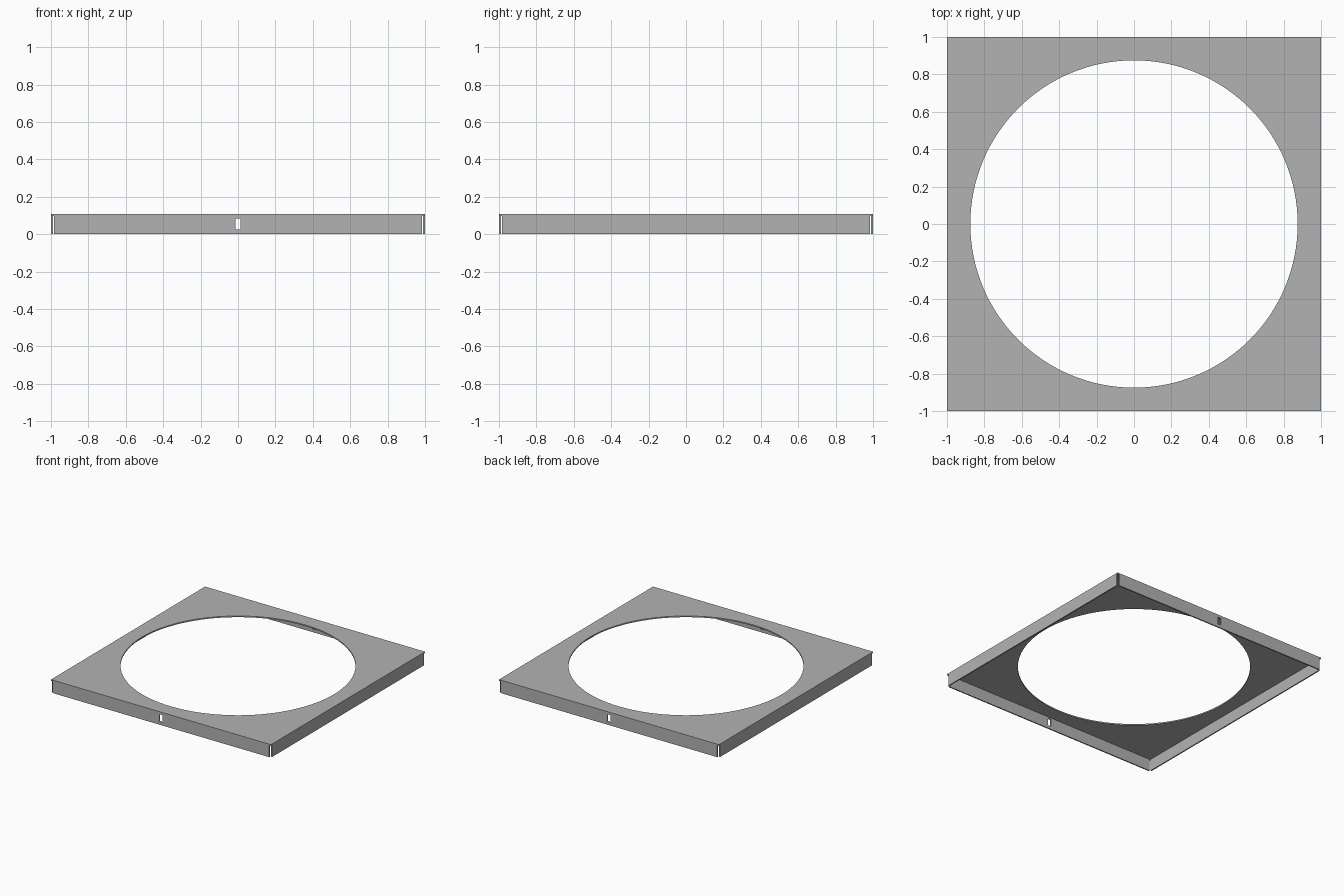
import bpy
from math import radians

HEIGHT, SHEET = 0.107, 0.01
HOLE_RADIUS = 0.875
FLANGE_HALF = 0.984          # flanges stop short, leaving open corners

cube = bpy.data.objects.get("Cube")
if cube:
    bpy.data.objects.remove(cube, do_unlink=True)

grey = bpy.data.materials.new("sheet grey")
grey.use_nodes = True
grey.diffuse_color = (0.45, 0.45, 0.45, 1)
grey.node_tree.nodes["Principled BSDF"].inputs["Base Color"].default_value = grey.diffuse_color


def box(name, centre, size):
    bpy.ops.mesh.primitive_cube_add(size=1, location=centre)
    obj = bpy.context.object
    obj.name = name
    obj.scale = size
    bpy.ops.object.transform_apply(location=True, rotation=False, scale=True)
    obj.data.materials.append(grey)
    return obj


def cut(obj, cutter):
    mod = obj.modifiers.new("opening", "BOOLEAN")
    mod.operation = "DIFFERENCE"
    mod.solver = "EXACT"
    mod.object = cutter
    bpy.context.view_layer.objects.active = obj
    bpy.ops.object.modifier_apply(modifier=mod.name)
    bpy.data.objects.remove(cutter, do_unlink=True)


# Top plate with the large round opening
plate = box("top_plate", (0, 0, HEIGHT - SHEET / 2), (2, 2, SHEET))
bpy.ops.mesh.primitive_cylinder_add(vertices=128, radius=HOLE_RADIUS, depth=0.2,
                                    location=(0, 0, HEIGHT))
bpy.context.object.data.materials.append(grey)
cut(plate, bpy.context.object)

# Folded flanges; the front and back ones carry a small slot
drop = HEIGHT - SHEET
offset = 1 - SHEET / 2
for side, name_x, name_y in ((-1, "right", "front"), (1, "left", "back")):
    flange = box(name_y + "_flange", (0, side * offset, drop / 2),
                 (2 * FLANGE_HALF, SHEET, drop))
    slot = box("slot_cutter", (0, side * offset, 0.055), (0.028, 0.1, 0.06))
    cut(flange, slot)
    box(name_x + "_flange", (side * offset, 0, drop / 2),
        (SHEET, 2 * FLANGE_HALF, drop))

# Smooth the opening while keeping the folds crisp
bpy.ops.object.select_all(action="DESELECT")
plate.select_set(True)
bpy.context.view_layer.objects.active = plate
bpy.ops.object.shade_smooth_by_angle(angle=radians(30))
